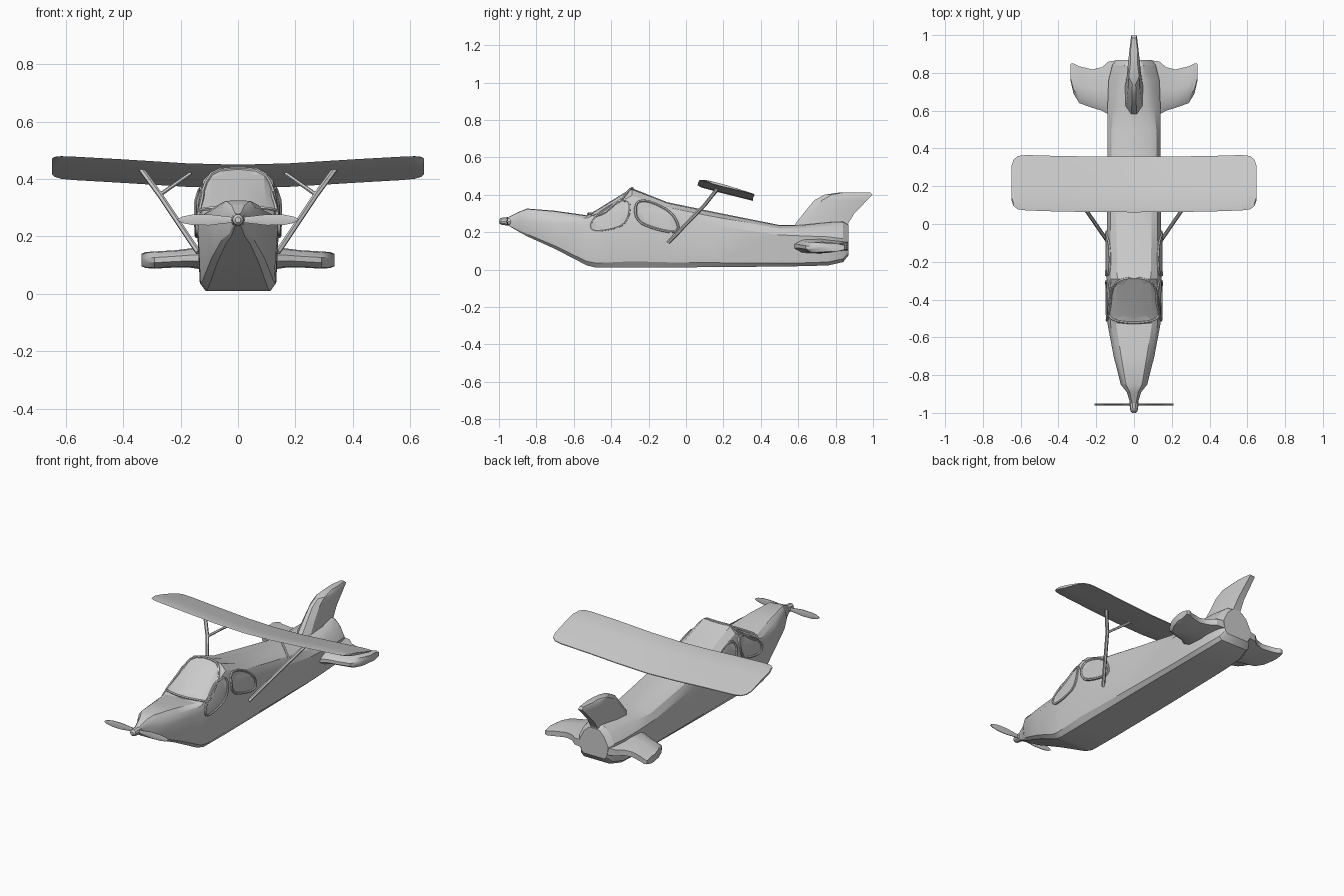
import bpy, bmesh, math
from mathutils import Vector
from mathutils.bvhtree import BVHTree

if "Cube" in bpy.data.objects:
    bpy.data.objects.remove(bpy.data.objects["Cube"])

grey = bpy.data.materials.new("light grey")
grey.diffuse_color = (0.6, 0.6, 0.6, 1)
grey.use_nodes = True
grey.node_tree.nodes["Principled BSDF"].inputs["Base Color"].default_value = grey.diffuse_color


def finish(ob, angle=30):
    ob.data.materials.append(grey)
    bpy.ops.object.select_all(action='DESELECT')
    bpy.context.view_layer.objects.active = ob
    ob.select_set(True)
    if ob.type == 'CURVE':
        bpy.ops.object.convert(target='MESH')
    bpy.ops.object.shade_smooth_by_angle(angle=math.radians(angle))
    return bpy.context.object


def from_bmesh(name, bm, angle=30):
    bmesh.ops.recalc_face_normals(bm, faces=bm.faces)
    me = bpy.data.meshes.new(name)
    bm.to_mesh(me)
    bm.free()
    ob = bpy.data.objects.new(name, me)
    bpy.context.collection.objects.link(ob)
    return finish(ob, angle)


def loft(name, rings, angle=30):
    """Skin closed rings of equal length and cap both ends."""
    bm = bmesh.new()
    vs = [[bm.verts.new(p) for p in r] for r in rings]
    n = len(vs[0])
    for a, b in zip(vs, vs[1:]):
        for i in range(n):
            j = (i + 1) % n
            bm.faces.new((a[i], a[j], b[j], b[i]))
    bm.faces.new(vs[0])
    bm.faces.new(vs[-1])
    return from_bmesh(name, bm, angle)


def tube(name, pts, radius, closed=False):
    cu = bpy.data.curves.new(name, 'CURVE')
    cu.dimensions = '3D'
    cu.bevel_depth = radius
    cu.bevel_resolution = 1
    cu.use_fill_caps = True
    sp = cu.splines.new('POLY')
    sp.points.add(len(pts) - 1)
    for p, co in zip(sp.points, pts):
        p.co = (*co, 1)
    sp.use_cyclic_u = closed
    ob = bpy.data.objects.new(name, cu)
    bpy.context.collection.objects.link(ob)
    return finish(ob, 50)


def rounded(pts, times=2):
    """Cut the corners of a closed 2D outline."""
    for _ in range(times):
        out = []
        for a, b in zip(pts, pts[1:] + pts[:1]):
            a, b = Vector(a), Vector(b)
            out += [a.lerp(b, 0.25), a.lerp(b, 0.75)]
        pts = out
    return pts


# Fuselage: y, bottom z, bottom half width, shoulder z, shoulder half width, top half width, top z
STATIONS = [
    (-0.95, 0.235, 0.012, 0.262, 0.020, 0.012, 0.280),
    (-0.89, 0.200, 0.026, 0.265, 0.038, 0.026, 0.310),
    (-0.85, 0.178, 0.045, 0.255, 0.070, 0.050, 0.326),
    (-0.70, 0.110, 0.080, 0.245, 0.108, 0.080, 0.314),
    (-0.53, 0.022, 0.115, 0.245, 0.140, 0.112, 0.290),
    (-0.48, 0.010, 0.122, 0.260, 0.143, 0.114, 0.318),
    (-0.29, 0.010, 0.125, 0.320, 0.145, 0.104, 0.435),
    (-0.10, 0.011, 0.125, 0.280, 0.145, 0.108, 0.360),
    (0.15, 0.013, 0.125, 0.235, 0.142, 0.108, 0.308),
    (0.50, 0.016, 0.122, 0.185, 0.140, 0.100, 0.238),
    (0.62, 0.018, 0.120, 0.180, 0.140, 0.080, 0.240),
    (0.76, 0.022, 0.115, 0.175, 0.135, 0.065, 0.255),
    (0.84, 0.040, 0.095, 0.165, 0.115, 0.055, 0.258),
    (0.868, 0.075, 0.075, 0.150, 0.095, 0.040, 0.240),
]
rings = []
for y, zb, wb, zs, ws, wt, zt in STATIONS:
    h = zt - zb
    half = [(wb * 0.9, zb), (wb + (ws - wb) * 0.4, zb + h * 0.08), (ws, zs),
            (ws * 0.45 + wt * 0.55, zs + (zt - zs) * 0.65), (wt * 0.85, zt - h * 0.015)]
    rings.append([(x, y, z) for x, z in half] + [(0, y, zt)]
                 + [(-x, y, z) for x, z in reversed(half)] + [(0, y, zb)])
body = loft("fuselage", rings, 28)
tree = BVHTree.FromPolygons([v.co for v in body.data.vertices],
                            [p.vertices[:] for p in body.data.polygons])

# Windows: a raised rounded frame and a thin pane, laid on the fuselage skin


def window(name, outline, start, direction, lift):
    pts = []
    for p in rounded(outline):
        hit = tree.ray_cast(start(p), Vector(direction))[0]
        pts.append(hit + Vector(lift))
    tube(name + "_frame", pts, 0.007, True)
    bm = bmesh.new()
    mid = bm.verts.new(sum(pts, Vector()) / len(pts))
    vs = [bm.verts.new(p) for p in pts]
    for a, b in zip(vs, vs[1:] + vs[:1]):
        bm.faces.new((a, b, mid))
    from_bmesh(name + "_pane", bm)


FRONT_SIDE = [(-0.515, 0.205), (-0.505, 0.275), (-0.37, 0.365), (-0.295, 0.37),
              (-0.315, 0.25), (-0.40, 0.215)]
REAR_SIDE = [(-0.27, 0.37), (-0.18, 0.365), (-0.06, 0.295), (-0.03, 0.19),
             (-0.18, 0.22), (-0.27, 0.265)]
for s, side in ((1, "right"), (-1, "left")):
    for label, shape in (("front", FRONT_SIDE), ("rear", REAR_SIDE)):
        window(f"{side}_{label}_window", shape,
               lambda p: Vector((s, p[0], p[1])), (-s, 0, 0), (s * 0.003, 0, 0))
window("windscreen", [(-0.13, -0.52), (0.13, -0.52), (0.135, -0.42), (0.10, -0.285),
                      (-0.10, -0.285), (-0.135, -0.42)],
       lambda p: Vector((p[0], p[1], 1)), (0, 0, -1), (0, -0.002, 0.003))

# Wing: swept-down plate with rounded tips and slight dihedral
SECTION = [(0, 0), (0.08, 0.8), (0.4, 1), (1, 0.3), (1, -0.3), (0.4, -0.8), (0.08, -0.7)]
half_wing = [(0.0, 0.062, 0.357), (0.18, 0.063, 0.357), (0.40, 0.066, 0.36), (0.57, 0.072, 0.365),
             (0.615, 0.078, 0.360), (0.638, 0.095, 0.340), (0.648, 0.125, 0.310)]
span = [(-x, a, b) for x, a, b in reversed(half_wing[1:])] + half_wing
rings = []
for x, y0, y1 in span:
    rise = 0.036 * max(0, abs(x) - 0.1) / 0.55
    rings.append([(x, y0 + (y1 - y0) * f,
                   0.449 + rise - 0.27 * (y0 + (y1 - y0) * f - 0.065) + 0.008 * t)
                  for f, t in SECTION])
loft("wing", rings)

# Tailplane halves: x, leading y, trailing y, centre z, half thickness
TAIL = [(0.08, 0.565, 0.868, 0.125, 0.045), (0.135, 0.58, 0.860, 0.125, 0.038),
        (0.17, 0.600, 0.830, 0.125, 0.033), (0.22, 0.615, 0.818, 0.122, 0.030),
        (0.29, 0.640, 0.835, 0.118, 0.030), (0.32, 0.690, 0.850, 0.118, 0.028),
        (0.336, 0.760, 0.848, 0.118, 0.022)]
FAT = [(0, -0.3), (0, 0.3), (0.15, 0.9), (0.5, 1), (1, 0.5), (1, -0.5), (0.5, -1), (0.15, -0.9)]
for s, side in ((1, "right"), (-1, "left")):
    loft(side + "_tailplane", [[(s * x, a + (b - a) * f, z + t * h) for f, t in FAT]
                               for x, a, b, z, h in TAIL])

# Fin: z, leading y, trailing y, half thickness
FIN = [(0.18, 0.555, 0.865, 0.055), (0.245, 0.585, 0.866, 0.048), (0.30, 0.628, 0.900, 0.040),
       (0.37, 0.685, 0.968, 0.034), (0.40, 0.740, 0.998, 0.030), (0.413, 0.830, 0.985, 0.020)]
loft("fin", [[(t * h, a + (b - a) * f, z) for f, t in FAT] for z, a, b, h in FIN])

# Wing struts with an inner brace
for s, side in ((1, "right"), (-1, "left")):
    tube(side + "_strut", [(s * 0.138, -0.095, 0.145), (s * 0.155, -0.07, 0.17),
                           (s * 0.272, 0.10, 0.345), (s * 0.338, 0.17, 0.435)], 0.010)
    tube(side + "_brace", [(s * 0.272, 0.10, 0.345), (s * 0.165, 0.165, 0.42)], 0.007)

# Spinner
HUB = (0.0, 0.258)
loft("spinner", [[(HUB[0] + r * math.cos(k * math.tau / 10), y, HUB[1] + r * math.sin(k * math.tau / 10))
                  for k in range(10)]
                 for y, r in ((-1.0, 0.010), (-0.99, 0.019), (-0.962, 0.023), (-0.94, 0.025), (-0.93, 0.020))])

# Propeller blades: distance from hub, half chord
BLADE = [(0.0, 0.008), (0.04, 0.012), (0.10, 0.019), (0.16, 0.018), (0.195, 0.011), (0.21, 0.003)]
for s, side in ((1, "right"), (-1, "left")):
    loft(side + "_propeller_blade",
         [[(s * d, -0.955 + dy, HUB[1] + c * dz) for dy, dz in
           ((0.002, 1), (0.005, 0), (0.002, -1), (-0.002, -1), (-0.005, 0), (-0.002, 1))]
          for d, c in BLADE])
